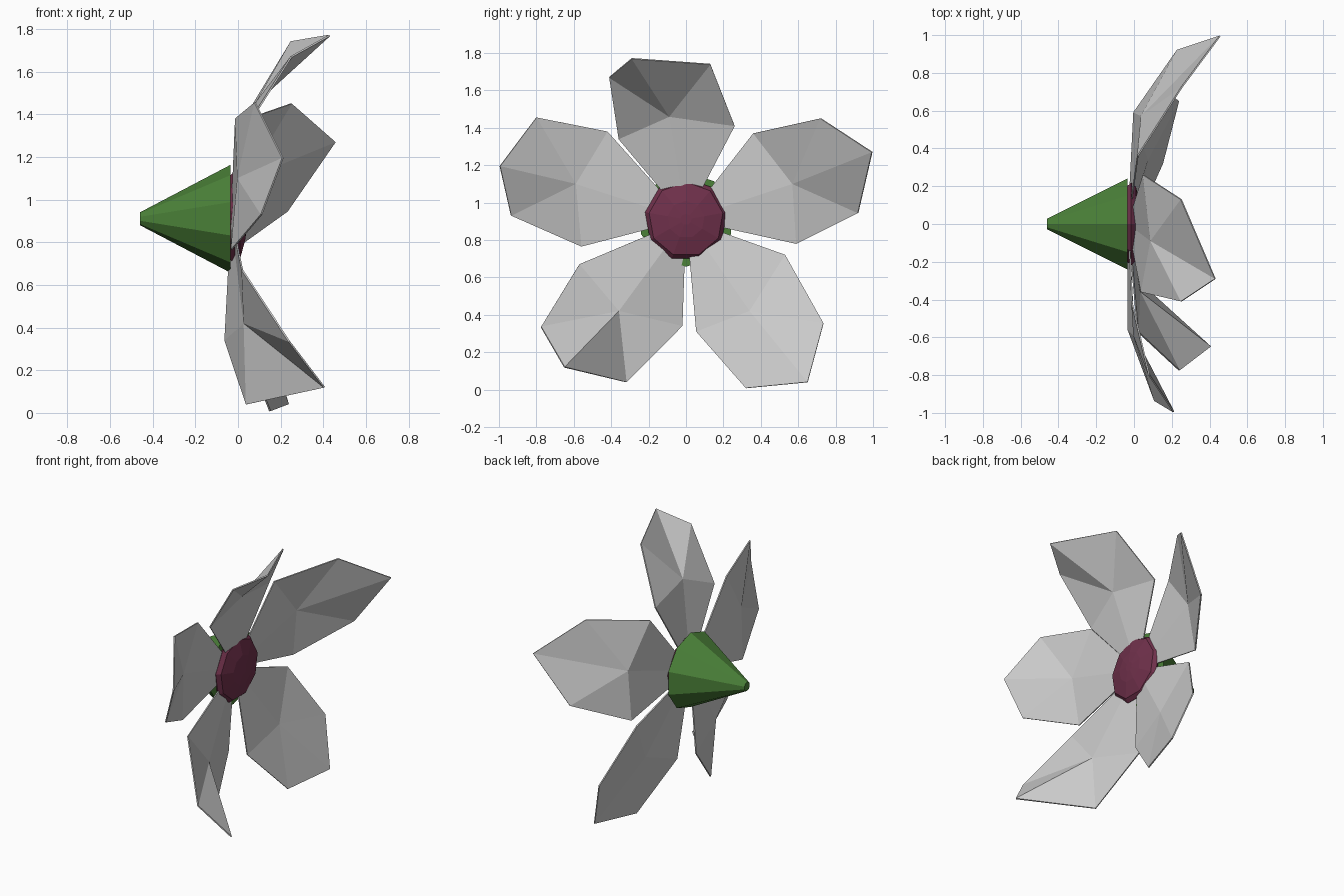
import bpy, bmesh, math

if "Cube" in bpy.data.objects:
    bpy.data.objects.remove(bpy.data.objects["Cube"])

CZ = 0.91  # height of the flower's axis


def finish(bm, name, color=None):
    bmesh.ops.recalc_face_normals(bm, faces=bm.faces)
    mesh = bpy.data.meshes.new(name)
    bm.to_mesh(mesh)
    bm.free()
    obj = bpy.data.objects.new(name, mesh)
    bpy.context.collection.objects.link(obj)
    if color:
        mat = bpy.data.materials.new(name + "_color")
        mat.diffuse_color = color
        mat.use_nodes = True
        mat.node_tree.nodes["Principled BSDF"].inputs["Base Color"].default_value = mat.diffuse_color
        mesh.materials.append(mat)
    return obj


def lathe_x(name, profile, sides, color):
    """Faceted solid around the x axis; profile holds (x, radius), ends are closed by fans."""
    bm = bmesh.new()
    rings = []
    for x, r in profile:
        rings.append([bm.verts.new((x, r * math.sin(2 * math.pi * i / sides),
                                    CZ + r * math.cos(2 * math.pi * i / sides)))
                      for i in range(sides)])
    for a, b in zip(rings, rings[1:]):
        for i in range(sides):
            j = (i + 1) % sides
            bm.faces.new((a[i], a[j], b[j], b[i]))
    bm.faces.new(rings[0])
    tip = bmesh.ops.poke(bm, faces=[bm.faces.new(rings[-1])])["verts"][0]
    return finish(bm, name, color), tip


def petal(name, middle, rim):
    """Thin fan of triangles: base at the flower's axis, five rim corners, one middle point."""
    bm = bmesh.new()
    centre = bm.verts.new(middle)
    ring = [bm.verts.new(p) for p in [(-0.03, 0, CZ)] + rim]
    for a, b in zip(ring, ring[1:] + ring[:1]):
        bm.faces.new((centre, a, b))
    obj = finish(bm, name)
    solid = obj.modifiers.new("thickness", "SOLIDIFY")
    solid.thickness = 0.008
    solid.offset = 0


# green cone behind the petals
lathe_x("calyx", [(-0.46, 0.03), (-0.035, 0.253)], 10, (0.07, 0.22, 0.04, 1))

# low domed centre
lathe_x("flower_centre", [(-0.04, 0.2), (-0.015, 0.222), (0.01, 0.2), (0.035, 0.1), (0.042, 0.03)],
        9, (0.16, 0.03, 0.07, 1))

# five petals, each bent differently
petal("petal_top", (0.09, -0.09, 1.46),
      [(0.04, -0.36, 1.34), (0.25, -0.41, 1.67), (0.43, -0.29, 1.77),
       (0.25, 0.13, 1.74), (0.05, 0.26, 1.41)])
petal("petal_upper_right", (0.04, 0.57, 1.10),
      [(0.02, 0.36, 1.37), (0.25, 0.72, 1.45), (0.455, 0.995, 1.27),
       (0.23, 0.92, 0.945), (0.0, 0.59, 0.78)])
petal("petal_lower_right", (0.07, 0.34, 0.42),
      [(0.0, 0.53, 0.72), (0.14, 0.735, 0.355), (0.235, 0.65, 0.04),
       (0.15, 0.32, 0.008), (0.03, 0.055, 0.31)])
petal("petal_lower_left", (0.03, -0.36, 0.42),
      [(-0.06, -0.02, 0.34), (0.04, -0.32, 0.04), (0.405, -0.65, 0.12),
       (0.24, -0.775, 0.335), (0.02, -0.57, 0.67)])
petal("petal_upper_left", (0.0, -0.59, 1.10),
      [(-0.03, -0.56, 0.765), (0.11, -0.935, 0.93), (0.21, -0.995, 1.195),
       (0.08, -0.80, 1.455), (-0.01, -0.42, 1.38)])
